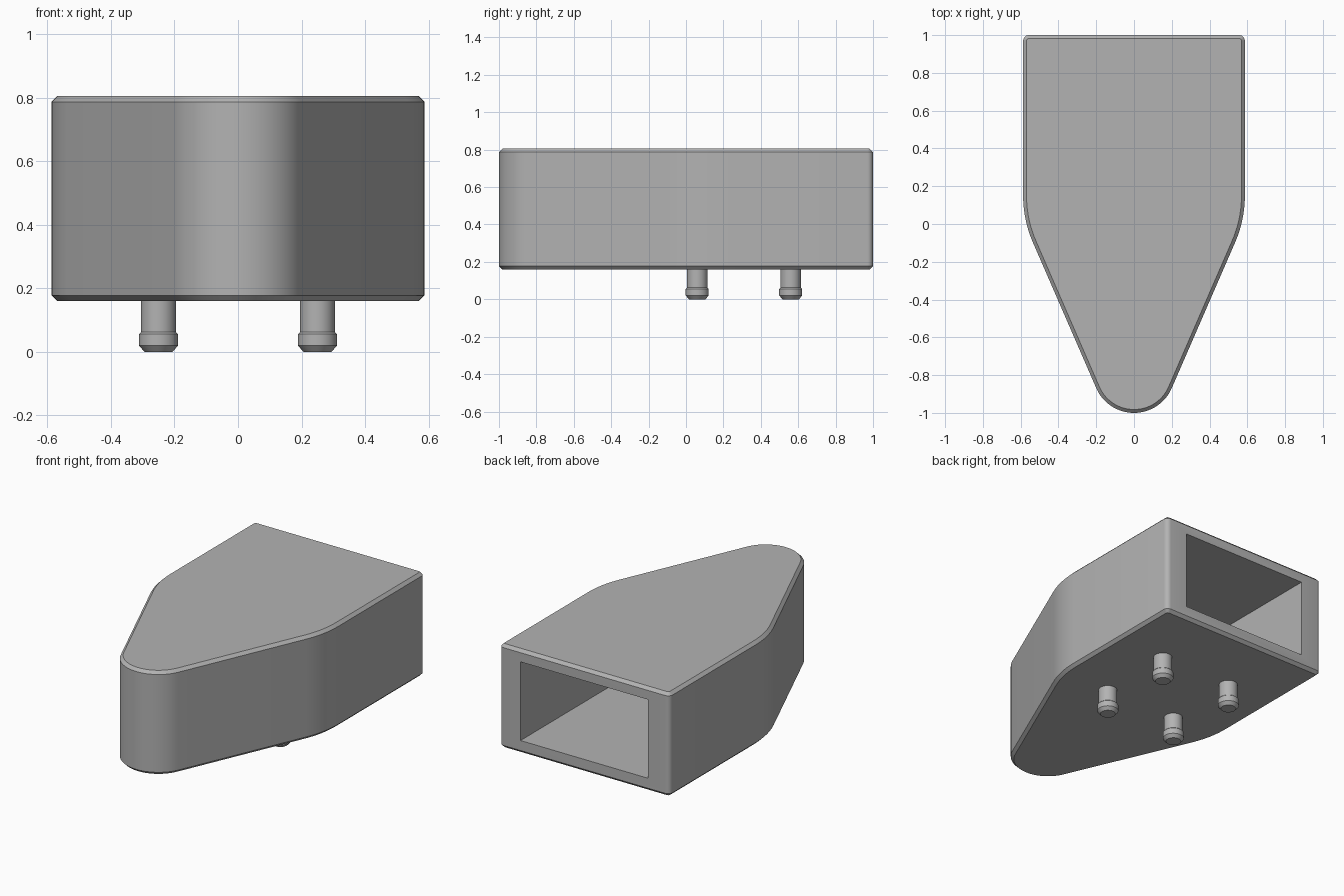
import bpy, bmesh, math
from mathutils import Vector

if "Cube" in bpy.data.objects:
    bpy.data.objects.remove(bpy.data.objects["Cube"])

grey = bpy.data.materials.new("mid_grey")
grey.diffuse_color = (0.45, 0.45, 0.45, 1)
grey.use_nodes = True
grey.node_tree.nodes["Principled BSDF"].inputs["Base Color"].default_value = grey.diffuse_color


def loft(name, rings):
    """Solid skinned through stacked rings of equal point count."""
    bm = bmesh.new()
    loops = [[bm.verts.new(p) for p in ring] for ring in rings]
    n = len(loops[0])
    for a, b in zip(loops, loops[1:]):
        for i in range(n):
            j = (i + 1) % n
            bm.faces.new((a[i], a[j], b[j], b[i]))
    bm.faces.new(loops[0][::-1])
    bm.faces.new(loops[-1])
    bmesh.ops.recalc_face_normals(bm, faces=bm.faces)
    mesh = bpy.data.meshes.new(name)
    bm.to_mesh(mesh)
    bm.free()
    mesh.materials.append(grey)
    ob = bpy.data.objects.new(name, mesh)
    bpy.context.collection.objects.link(ob)
    return ob


def smooth(ob):
    bpy.ops.object.select_all(action='DESELECT')
    ob.select_set(True)
    bpy.context.view_layer.objects.active = ob
    bpy.ops.object.shade_smooth_by_angle(angle=math.radians(28))


def arc(cx, cy, r, a0, a1, n):
    return [(cx + r * math.cos(a0 + (a1 - a0) * i / n),
             cy + r * math.sin(a0 + (a1 - a0) * i / n)) for i in range(n + 1)]


HALF_W, NOSE_R, SHOULDER_R, CORNER_R = 0.587, 0.218, 0.62, 0.03
TAPER = math.radians(23.5)      # angle of the tapering flanks
BASE, TOP, CHAMFER = 0.16, 0.805, 0.018


def outline(d, z):
    """Body plan pulled inward by d: nose arc, flank, shoulder arc, back corner."""
    nose_y = NOSE_R - 1
    tx, ty = NOSE_R * math.cos(TAPER), nose_y - NOSE_R * math.sin(TAPER)
    meet_y = ty + (HALF_W - tx) / math.tan(TAPER)
    shoulder_y = meet_y + SHOULDER_R * math.tan(TAPER / 2)
    half = arc(0, nose_y, NOSE_R - d, -math.pi / 2, -TAPER, 16)
    half += arc(HALF_W - SHOULDER_R, shoulder_y, SHOULDER_R - d, -TAPER, 0, 10)
    half += arc(HALF_W - CORNER_R, 1 - CORNER_R, CORNER_R - d, 0, math.pi / 2, 6)
    left = [(-x, y) for x, y in reversed(half[1:])]
    return [Vector((x, y, z)) for x, y in half + left]


# Chamfered body
body = loft("body", [outline(CHAMFER, BASE), outline(0, BASE + CHAMFER),
                     outline(0, TOP - CHAMFER), outline(CHAMFER, TOP)])

# Rectangular pocket opening at the back
pocket = loft("pocket_cutter", [
    [(-0.44, 0, z), (0.44, 0, z), (0.44, 1.2, z), (-0.44, 1.2, z)]
    for z in (0.24, 0.73)])
cut = body.modifiers.new("pocket", 'BOOLEAN')
cut.operation, cut.object, cut.solver = 'DIFFERENCE', pocket, 'EXACT'
bpy.context.view_layer.objects.active = body
bpy.ops.object.modifier_apply(modifier=cut.name)
bpy.data.objects.remove(pocket)
smooth(body)

# Four pegs with collared tips under the body
PEG = [(0.044, 0), (0.0615, 0.02), (0.0615, 0.056), (0.055, 0.062), (0.055, 0.17)]
for side, x in (("left", -0.25), ("right", 0.25)):
    for place, y in (("front", 0.06), ("back", 0.56)):
        rings = [[(px + x, py + y, z) for px, py in
                  arc(0, 0, r, 0, 2 * math.pi, 32)[:-1]] for r, z in PEG]
        smooth(loft(f"{place}_{side}_peg", rings))
